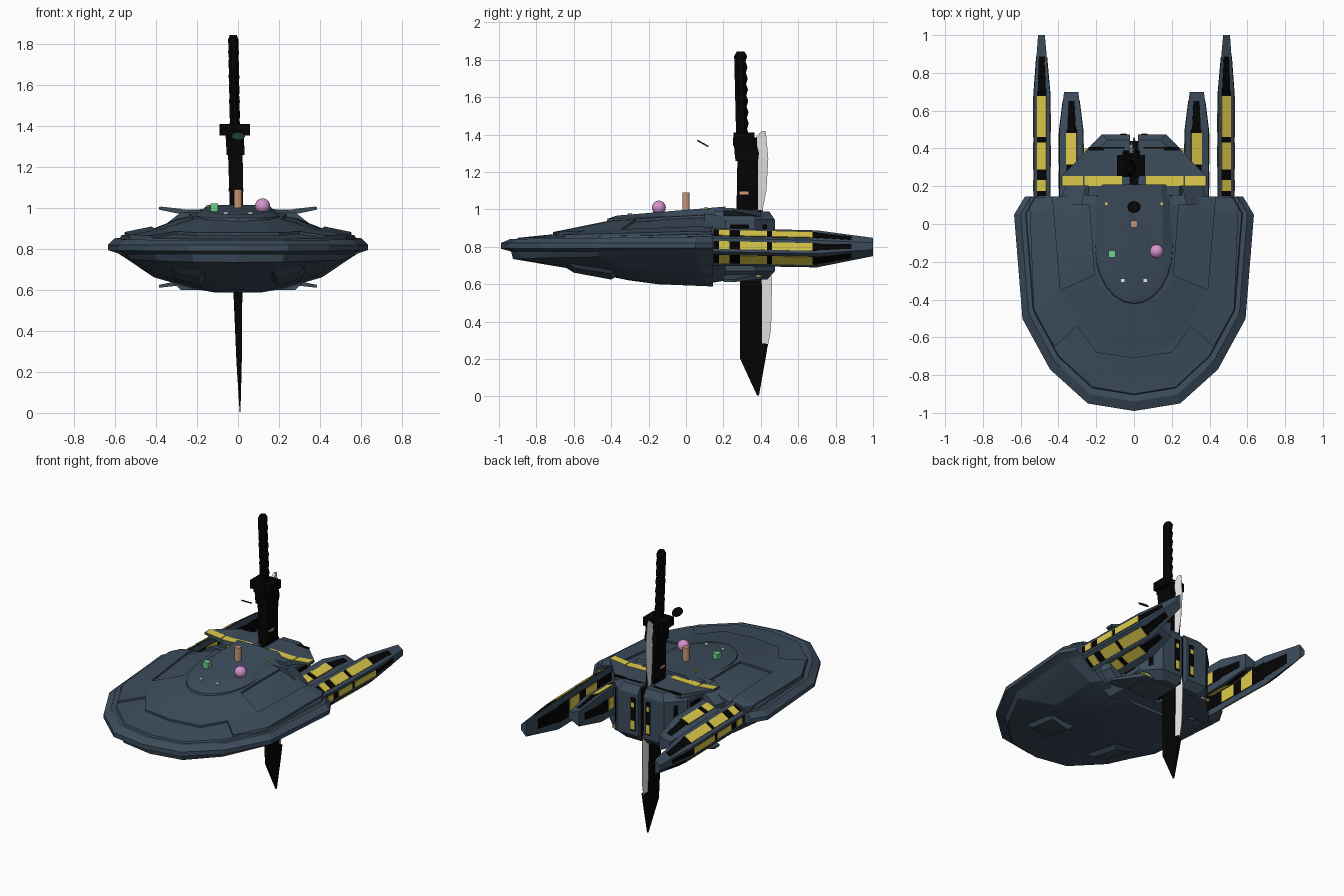
import bpy, bmesh, math
from mathutils import Vector

if "Cube" in bpy.data.objects:
    bpy.data.objects.remove(bpy.data.objects["Cube"])

def material(name, rgb):
    m = bpy.data.materials.new(name)
    m.diffuse_color = (*rgb, 1)
    m.use_nodes = True
    m.node_tree.nodes["Principled BSDF"].inputs["Base Color"].default_value = m.diffuse_color
    return m

HULL = material("slate_blue", (0.046, 0.074, 0.108))
YELLOW = material("warm_yellow", (0.74, 0.60, 0.07))
BLACK = material("black", (0.0012, 0.0012, 0.0012))
SILVER = material("silver", (0.80, 0.80, 0.80))
PINK = material("pink", (0.66, 0.29, 0.62))
GREEN = material("green", (0.15, 0.62, 0.26))
COPPER = material("copper", (0.60, 0.31, 0.18))
TEAL = material("dark_teal", (0.08, 0.36, 0.22))

def make(name, verts, faces, mat, mirror=False, smooth=None):
    n = len(verts)
    if mirror:
        verts = list(verts) + [(-x, y, z) for x, y, z in verts]
        faces = list(faces) + [[i + n for i in reversed(f)] for f in faces]
    me = bpy.data.meshes.new(name)
    me.from_pydata([tuple(v) for v in verts], [], faces)
    bm = bmesh.new()
    bm.from_mesh(me)
    bmesh.ops.recalc_face_normals(bm, faces=bm.faces)
    bm.to_mesh(me)
    bm.free()
    me.materials.append(mat)
    ob = bpy.data.objects.new(name, me)
    bpy.context.collection.objects.link(ob)
    if smooth:
        bpy.ops.object.select_all(action='DESELECT')
        ob.select_set(True)
        bpy.context.view_layer.objects.active = ob
        bpy.ops.object.shade_smooth_by_angle(angle=math.radians(smooth))
    return ob

def loft(name, rings, mat, mirror=False, smooth=None):
    n = len(rings[0])
    faces = [[k * n + i, k * n + (i + 1) % n, (k + 1) * n + (i + 1) % n, (k + 1) * n + i]
             for k in range(len(rings) - 1) for i in range(n)]
    faces += [list(range(n))[::-1], [(len(rings) - 1) * n + i for i in range(n)]]
    return make(name, [p for r in rings for p in r], faces, mat, mirror, smooth)

def box(name, x0, x1, y0, y1, z0, z1, mat, mirror=False):
    return loft(name, [[(x0, y0, z), (x1, y0, z), (x1, y1, z), (x0, y1, z)] for z in (z0, z1)], mat, mirror)

def plate(name, quad, u, v, mat, out, lift=0.002, mirror=True):
    """Thin panel on a quad a-b-c-d; u runs a to b, v runs a to d; out points outward."""
    a, b, c, d = map(Vector, quad)
    nrm = (b - a).cross(d - a).normalized()
    if nrm.dot(Vector(out)) < 0:
        nrm = -nrm
    at = lambda s, t: a.lerp(b, s).lerp(d.lerp(c, s), t)
    pts = [at(s, t) for s, t in ((u[0], v[0]), (u[1], v[0]), (u[1], v[1]), (u[0], v[1]))]
    loft(name, [[p - nrm * 0.003 for p in pts], [p + nrm * lift for p in pts]], mat, mirror)

# Saucer: nested outlines lofted from the belly up to the deck
SHAPE = [(0, 0), (.385, .035), (.70, .194), (.93, .43), (1, .916), (.91, 1)]
FULL = [(-u, v) for u, v in SHAPE[:0:-1]] + SHAPE

def outline(hw, yf, zf, zb, yb=.145):
    return [(u * hw, yf + v * (yb - yf), zf + v * (zb - zf)) for u, v in FULL]

BELLY = [(.12, -.15, .60, .588), (.22, -.30, .62, .605), (.41, -.60, .68, .66), (.56, -.925, .735, .765),
         (.585, -.935, .775, .778)]
TOP = [(.635, -.99, .79, .795), (.635, -.99, .82, .82), (.60, -.94, .842, .855), (.575, -.905, .838, .856),
       (.57, -.90, .848, .868), (.42, -.70, .868, .90), (.29, -.42, .925, .95), (.20, -.30, .94, .965)]
saucer = loft("saucer", [outline(*r) for r in BELLY + TOP], HULL, smooth=14)

# Raised deck plating: lifted copy of the saucer trimmed by a plan outline
deck = loft("raised_deck", [outline(r[0], r[1], r[2] + .013, r[3] + .013) for r in BELLY + TOP], HULL)
half = [(.2, -.68), (.30, -.54), (.42, -.65), (.53, -.47), (.555, .14), (.43, .14), (.39, -.35),
        (.21, -.27), (.24, .14)]
plan = [(0, -.71)] + half + [(-x, y) for x, y in reversed(half)]
cutter = loft("deck_cutter", [[(x, y, z) for x, y in plan] for z in (.81, 1.2)], HULL)
cutter.hide_render = True
mod = deck.modifiers.new("trim", 'BOOLEAN')
mod.operation, mod.solver, mod.object = 'INTERSECT', 'EXACT', cutter
bpy.context.view_layer.objects.active = deck
bpy.ops.object.modifier_apply(modifier="trim")
bpy.data.objects.remove(cutter)

# Bridge dome
def dome_ring(hw, yf, zf, zb):
    arc = [(hw * math.cos(t), yf + .3 * (1 - math.sin(t))) for t in [math.pi * i / 12 for i in range(13)]]
    pts = [(hw * .95, .21)] + arc + [(-hw * .95, .21)]
    return [(x, y, zf + (y - yf) / (.21 - yf) * (zb - zf)) for x, y in pts]
loft("bridge_dome", [dome_ring(.215, -.43, .91, .95), dome_ring(.205, -.42, .95, .975),
                     dome_ring(.155, -.37, .967, 1.015)], HULL, smooth=25)
box("deck_light", .05, .07, -.31, -.29, .968, .980, SILVER, True)
box("aft_light", .14, .155, .10, .115, .99, 1.012, YELLOW, True)

# Belly ridges
loft("belly_ridge", [[(.16, -.66, .70), (.34, -.66, .74), (.34, -.36, .70), (.16, -.36, .65)],
                     [(.19, -.60, .662), (.30, -.60, .685), (.31, -.40, .655), (.19, -.40, .625)]], HULL, True)

# Aft hull joining saucer and hub
loft("aft_hull", [[(-w, y, .82 - h * .5), (-w * .7, y, .81 - h), (w * .7, y, .81 - h), (w, y, .82 - h * .5),
                   (w, y, .80 + h * .4), (w * .7, y, .81 + h * .8), (-w * .7, y, .81 + h * .8), (-w, y, .80 + h * .4)]
                  for y, w, h in ((.10, .40, .21), (.21, .36, .19))], HULL)

# Rear hub, two halves with a dark slot between
def hub_ring(s, z):
    return [(.02, .15, z), (.27 - s, .15, z), (.27 - s, .37 - s, z), (.17 - s, .475 - s, z), (.02, .475 - s, z)]
loft("rear_hub", [hub_ring(.04, .625), hub_ring(0, .67), hub_ring(0, .945), hub_ring(.03, .99)], HULL, True)
box("hub_slot", -.025, .025, .15, .44, .64, .975, BLACK)
z0, z1 = .68, .94
rear = [(.02, .475, z0), (.17, .475, z0), (.17, .475, z1), (.02, .475, z1)]
corner = [(.17, .475, z0), (.27, .37, z0), (.27, .37, z1), (.17, .475, z1)]
flank = [(.27, .37, z0), (.27, .2, z0), (.27, .2, z1), (.27, .37, z1)]
for q, out, u in ((rear, (0, 1, 0), (.12, .36)), (corner, (1, 1, 0), (.4, .6)), (flank, (1, 0, 0), (.2, .8))):
    plate("hub_window_frame", q, u, (.08, .92), BLACK, out)
    if q is not corner:
        plate("hub_window", q, (u[0] + .03, u[1] - .03), (.12, .34), YELLOW, out, .005)
        plate("hub_window_upper", q, (u[0] + .05, u[1] - .05), (.68, .80), YELLOW, out, .005)
box("hub_vent", .05, .24, .388, .408, .985, .993, BLACK, True)
box("hub_low_strip", .20, .262, .28, .40, .638, .650, YELLOW, True)

# Upper and lower wings, the upper with yellow strips
for side, flip in (("upper", lambda z: z), ("lower", lambda z: 1.617 - z)):
    wing = [(.02, .2, .40, .95, .998), (.24, .2, .40, .962, .990), (.385, .2, .25, .992, 1.006)]
    loft(side + "_wing", [[(x, a, flip(b)), (x, c, flip(b)), (x, c, flip(t)), (x, a, flip(t))]
                          for x, a, c, b, t in wing], HULL, True)
    if side == "upper":
        for p, q, cuts in ((wing[0], wing[1], ((.2, 1),)), (wing[1], wing[2], ((.0, .15), (.2, .95)))):
            strip = [(p[0], .2, p[4]), (q[0], .2, q[4]), (q[0], .255, q[4]), (p[0], .255, p[4])]
            for u in cuts:
                plate("wing_strip", strip, u, (.02, .98), YELLOW, (0, 0, 1))

# Nacelles: tapering booms with lit panels on every long face
def nacelle(name, sections, cells, inner_cells, tip, v):
    rings = [[(xi, y, lo), (xo, y, lo + .37 * (hi - lo)), (xo, y, lo + .73 * (hi - lo)), (xi, y, hi)]
             for y, xi, xo, lo, hi in sections]
    loft(name, rings, HULL, True)
    outs = [(.5, 0, -1), (1, 0, 0), (.5, 0, 1), (-1, 0, 0)]
    for i, out in enumerate(outs):
        j = (i + 1) % 4
        faces = [[r[i], s[i], s[j], r[j]] for r, s in zip(rings, rings[1:])]
        plate(name + "_panel", faces[0], (.03, 1), v, BLACK, out)
        plate(name + "_panel_tip", faces[1], (0, tip), (v[0] + .04, v[1] - .04), BLACK, out)
        for u in (inner_cells if i == 3 else cells):
            plate(name + "_light", faces[0], u, (v[0] + .005, v[1] - .005), YELLOW, out, .005)

nacelle("outer_nacelle", [(.13, .445, .53, .70, .902), (.70, .445, .53, .69, .888), (1.0, .472, .508, .75, .848)],
        ((.08, .18), (.28, .53), (.58, .96)), ((.3, .5), (.62, .8)), .62, (.21, .79))
nacelle("inner_nacelle", [(.13, .27, .395, .71, .895), (.50, .27, .395, .71, .89), (.70, .295, .37, .75, .85)],
        ((.16, .4), (.5, .95)), ((.5, .8),), .75, (.3, .74))

# Upright blade, leaning slightly to one side
lean = lambda z: .01 - .018 * z
def upright(name, secs, mat, tail=1.0):
    """Sections (z, y0, y1, half width); tail scales the width at the back."""
    loft(name, [[(lean(z) - w, a, z), (lean(z) + w, a, z), (lean(z) + w * tail, b, z), (lean(z) - w * tail, b, z)]
                for z, a, b, w in secs], mat)
upright("blade_body", [(.005, .38, .39, .002), (.2, .29, .425, .011), (.28, .29, .438, .014), (.285, .29, .405, .014),
                       (.6, .29, .405, .022), (1.0, .27, .385, .032), (1.28, .275, .385, .036)], BLACK)
upright("blade_edge", [(.27, .40, .438, .010), (.36, .40, .455, .012), (.62, .40, .460, .014), (1.0, .36, .41, .014),
                       (1.1, .375, .43, .014), (1.27, .385, .44, .014), (1.385, .375, .43, .012),
                       (1.42, .405, .425, .008)], SILVER, .1)
upright("blade_collar", [(1.26, .265, .385, .044), (1.30, .26, .39, .044), (1.36, .255, .375, .044)], BLACK)
box("blade_guard", -.09, .058, .255, .365, 1.355, 1.41, BLACK)
box("blade_guard_lip", -.06, .03, .25, .38, 1.34, 1.385, BLACK)
upright("blade_band", [(1.08, .285, .335, .037), (1.095, .285, .335, .037)], COPPER)

# Grip with finger ridges on the back
grip = []
for k in range(29):
    z = 1.40 + .42 * k / 28
    bump = .005 * math.cos(k * math.pi / 2)
    cy = .30 - .010 * k / 28
    grip.append([(lean(z) + (.027 + bump * .3) * math.cos(t),
                  cy + (.035 + (bump if math.sin(t) > 0 else 0)) * math.sin(t), z)
                 for t in [math.pi * (i + .5) / 4 for i in range(8)]])
grip.append([(lean(1.845) + .018 * math.cos(t), .292 + .022 * math.sin(t), 1.845)
             for t in [math.pi * (i + .5) / 4 for i in range(8)]])
loft("blade_grip", grip, BLACK)

# Floating tilted disc, dark above and green below
def disc_ring(r, off):
    return [(r * math.cos(t), .09 + r * .9 * math.sin(t), 1.352 - r * .5 * math.sin(t) + off)
            for t in [math.tau * i / 16 for i in range(16)]]
loft("disc_top", [disc_ring(.035, 0), disc_ring(.033, .005)], BLACK)
loft("disc_underside", [disc_ring(.030, -.004), disc_ring(.032, .001)], TEAL)

# Loose shapes standing on the deck
bpy.ops.mesh.primitive_uv_sphere_add(segments=24, ring_count=12, radius=.037, location=(.12, -.145, 1.01))
ball = bpy.context.object
ball.name = "pink_ball"
ball.data.materials.append(PINK)
bpy.ops.object.shade_smooth()
box("green_cube", -.135, -.097, -.177, -.139, .983, 1.021, GREEN)
bpy.ops.mesh.primitive_cylinder_add(vertices=24, radius=.02, depth=.09, location=(0, 0, 1.045))
peg = bpy.context.object
peg.name = "copper_peg"
peg.data.materials.append(COPPER)
bpy.ops.object.shade_smooth_by_angle(angle=math.radians(40))
